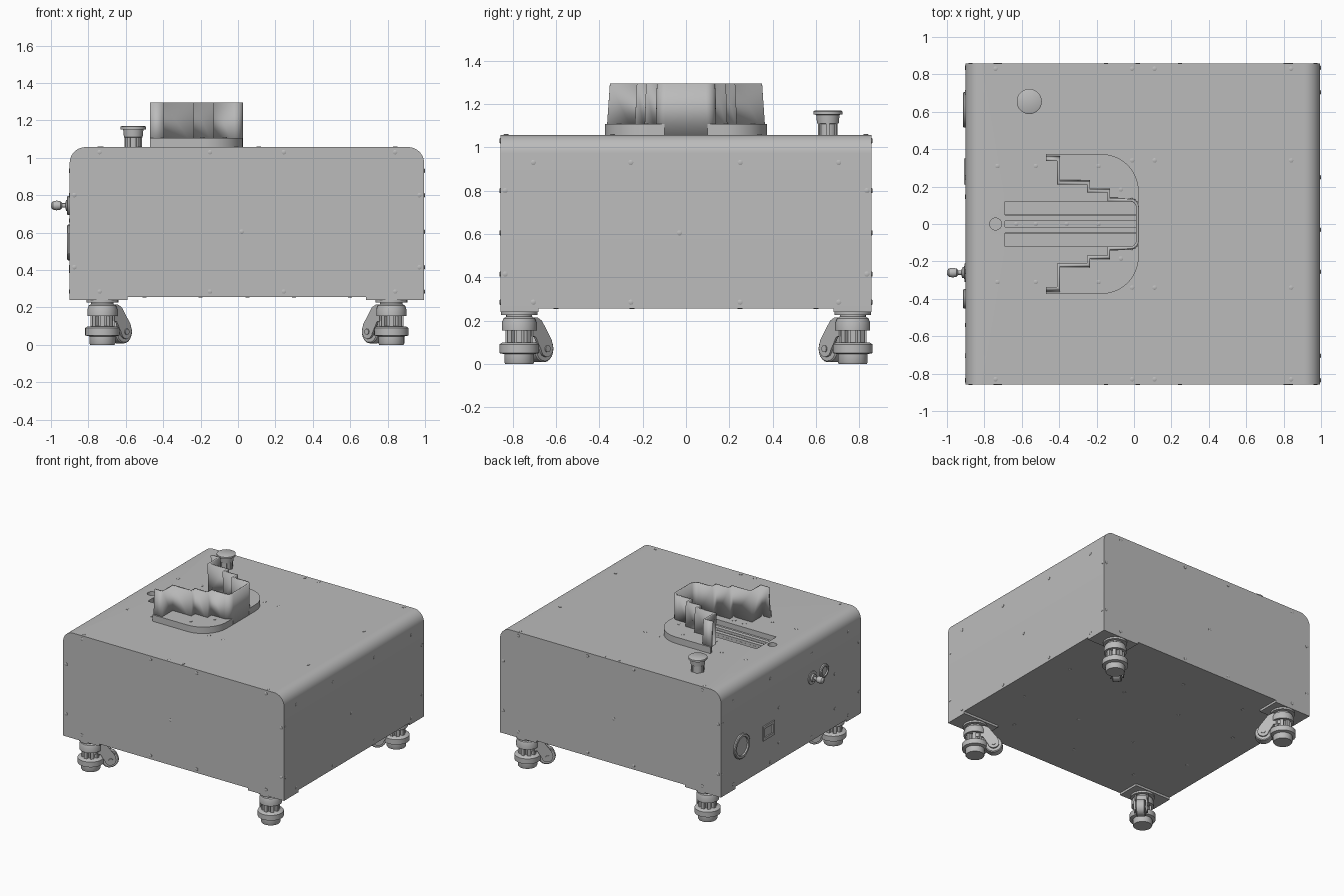
import bpy
import bmesh
from math import sin, cos, pi, radians
from mathutils import Matrix, Vector

if "Cube" in bpy.data.objects:
    bpy.data.objects.remove(bpy.data.objects["Cube"])

grey = bpy.data.materials.new("painted grey metal")
grey.use_nodes = True
grey.diffuse_color = (0.5, 0.5, 0.5, 1)
grey.node_tree.nodes["Principled BSDF"].inputs["Base Color"].default_value = (0.5, 0.5, 0.5, 1)

CX = 0.0475                 # centre of the cabinet in x
LEFT, RIGHT = -0.9, 0.995   # cabinet sides
DEPTH, BASE, TOP = 0.857, 0.257, 1.057


def finish(name, bm, smooth=True):
    bmesh.ops.recalc_face_normals(bm, faces=bm.faces)
    mesh = bpy.data.meshes.new(name)
    bm.to_mesh(mesh)
    bm.free()
    obj = bpy.data.objects.new(name, mesh)
    bpy.context.collection.objects.link(obj)
    mesh.materials.append(grey)
    if smooth:
        bpy.ops.object.select_all(action='DESELECT')
        obj.select_set(True)
        bpy.context.view_layer.objects.active = obj
        bpy.ops.object.shade_smooth_by_angle(angle=radians(30))
    return obj


def add_box(bm, lo, hi, turn=Matrix()):
    lo, hi = Vector(lo), Vector(hi)
    place = Matrix.Translation((lo + hi) / 2) @ Matrix.Diagonal((*(hi - lo), 1))
    bmesh.ops.create_cube(bm, size=1, matrix=turn @ place)


def add_lathe(bm, profile, place=Matrix(), sides=32):
    """Spin (radius, height) pairs about z and cap both ends."""
    rings = [[bm.verts.new(place @ Vector((r * cos(2 * pi * i / sides), r * sin(2 * pi * i / sides), h)))
              for i in range(sides)] for r, h in profile]
    for a, b in zip(rings, rings[1:]):
        for i in range(sides):
            j = (i + 1) % sides
            bm.faces.new((a[i], a[j], b[j], b[i]))
    bm.faces.new(rings[0][::-1])
    bm.faces.new(rings[-1])


def add_prism(bm, points, shift):
    face = bm.faces.new([bm.verts.new(p) for p in points])
    new = bmesh.ops.extrude_face_region(bm, geom=[face])["geom"]
    bmesh.ops.translate(bm, verts=[g for g in new if isinstance(g, bmesh.types.BMVert)], vec=shift)


def arc(cx, cy, r, start, end, steps=10):
    return [(cx + r * cos(radians(start + (end - start) * i / steps)),
             cy + r * sin(radians(start + (end - start) * i / steps))) for i in range(steps + 1)]


def facing(point, direction):
    """Matrix that turns local z to the given direction at the point."""
    return Matrix.Translation(point) @ Vector(direction).to_track_quat('Z', 'Y').to_matrix().to_4x4()


# Cabinet with rounded top edges along its depth
R = 0.085
outline = [(LEFT, BASE), (RIGHT, BASE)] + arc(RIGHT - R, TOP - R, R, 0, 90) + arc(LEFT + R, TOP - R, R, 90, 180)
bm = bmesh.new()
add_prism(bm, [(x, -DEPTH, z) for x, z in outline], (0, 2 * DEPTH, 0))
cabinet = finish("cabinet", bm)

# Recessed channel and round socket in the lid
bm = bmesh.new()
add_box(bm, (-0.69, -0.12, TOP - 0.04), (0.012, 0.12, TOP + 0.1))
add_lathe(bm, [(0.032, TOP - 0.04), (0.032, TOP + 0.1)], Matrix.Translation((-0.74, 0, 0)))
cutter = finish("channel_cutter", bm, False)
cutter.hide_render = True
cut = cabinet.modifiers.new("channel", 'BOOLEAN')
cut.operation, cut.solver, cut.object = 'DIFFERENCE', 'EXACT', cutter
bpy.ops.object.select_all(action='DESELECT')
cabinet.select_set(True)
bpy.context.view_layer.objects.active = cabinet
bpy.ops.object.modifier_apply(modifier=cut.name)
bpy.data.objects.remove(cutter)

# Guide rail in the channel
bm = bmesh.new()
add_box(bm, (-0.69, -0.05, TOP - 0.04), (0.01, 0.05, TOP - 0.024))
for s in (-1, 1):
    add_box(bm, (-0.69, s * 0.033 - 0.016, TOP - 0.024), (0.01, s * 0.033 + 0.016, TOP - 0.006))
finish("guide_rail", bm)

# Docking cradle: rounded base flange with stepped, tapering walls
half = [(-0.47, 0.36), (-0.403, 0.36), (-0.403, 0.23), (-0.243, 0.23), (-0.243, 0.185),
        (-0.135, 0.185), (-0.135, 0.135)] + arc(-0.02, 0.095, 0.038, 90, 0, 6)
path = half + [(x, -y) for x, y in reversed(half)]
rim = [(-0.47, 0.374)] + arc(-0.175, 0.174, 0.2, 90, 0, 14)
rim += [(x, -y) for x, y in reversed(rim)]
bm = bmesh.new()
add_prism(bm, [(x, y, TOP) for x, y in rim + path[::-1]], (0, 0, 0.05))
finish("cradle_flange", bm)

bm = bmesh.new()
low = [bm.verts.new((x, y, TOP)) for x, y in path]
high = [bm.verts.new((x, y * 0.955, 1.295)) for x, y in path]
for i in range(len(path) - 1):
    bm.faces.new((low[i], low[i + 1], high[i + 1], high[i]))
wall = finish("cradle_wall", bm)
thick = wall.modifiers.new("thickness", 'SOLIDIFY')
thick.thickness, thick.offset, thick.use_even_offset = 0.015, 0, True

# Push button on the lid
bm = bmesh.new()
add_lathe(bm, [(0.042, TOP), (0.042, 1.108), (0.05, 1.11), (0.054, 1.15), (0.067, 1.152),
               (0.067, 1.166), (0.06, 1.17)], Matrix.Translation((-0.56, 0.655, 0)))
for i in range(6):
    turn = Matrix.Translation((-0.56, 0.655, 0)) @ Matrix.Rotation(i * pi / 3, 4, 'Z')
    add_box(bm, (0.038, -0.008, TOP), (0.048, 0.008, 1.11), turn)
finish("push_button", bm)

# Panel screws on every side
screws = []
for s in (-1, 1):
    screws += [((x, s * 0.83, TOP), (0, 0, 1)) for x in (-0.74, -0.01, 0.11, 0.84)]
    screws += [((x, s * 0.34, TOP), (0, 0, 1)) for x in (-0.01, 0.11, 0.84)]
    screws += [((x, s * 0.31, TOP), (0, 0, 1)) for x in (-0.73, -0.525)]
    screws += [((x, s * y, TOP + 0.05), (0, 0, 1)) for x, y in ((-0.19, 0.31), (-0.07, 0.185))]
    screws += [((x, s * 0.6, BASE), (0, 0, -1)) for x in (-0.5, 0.05, 0.6)]
    screws += [((x, s * 0.25, BASE), (0, 0, -1)) for x in (-0.7, -0.2, 0.3, 0.8)]
    # front and back
    screws += [((x, s * DEPTH, z), (0, s, 0)) for x in (-0.74, -0.15, 0.245, 0.84) for z in (0.285, 1.03)]
    screws += [((x, s * DEPTH, z), (0, s, 0)) for x in (-0.875, 0.97) for z in (0.415, 0.8)]
    screws.append(((0.02, s * DEPTH, 0.605), (0, s, 0)))
    # left and right
    side = RIGHT if s > 0 else LEFT
    screws += [((side, y, z), (s, 0, 0)) for y in (-0.705, -0.255, 0.25, 0.705) for z in (0.285, 0.93)]
    screws += [((side, y, z), (s, 0, 0)) for y in (-0.835, 0.835) for z in (0.415, 0.8)]
screws.append(((RIGHT, -0.03, 0.605), (1, 0, 0)))
screws += [((LEFT, y, z), (-1, 0, 0)) for y in (-0.54, 0.145) for z in (0.395, 0.665)]
screws += [((x, 0, TOP - 0.024), (0, 0, 1)) for x in (-0.63, -0.525, -0.36, -0.19)]
bm = bmesh.new()
for point, direction in screws:
    add_lathe(bm, [(0.012, -0.002), (0.012, 0.002), (0.008, 0.004)], facing(point, direction), 12)
for s in (-1, 1):
    for x in (-0.375, -0.285):
        add_lathe(bm, [(0.019, -0.002), (0.019, 0.002)], Matrix.Translation((x, s * 0.18, TOP)), 20)
finish("screws", bm)

# Connectors on the right side: large port, power inlet, round switch
bm = bmesh.new()
add_lathe(bm, [(0.095, 0), (0.095, 0.01), (0.088, 0.015), (0.072, 0.015), (0.07, 0.004)],
          facing((LEFT, 0.61, 0.547), (-1, 0, 0)))
finish("large_port", bm)
bm = bmesh.new()
for s in (-1, 1):
    add_box(bm, (LEFT - 0.01, 0.28 + s * 0.06 - 0.01, 0.49), (LEFT, 0.28 + s * 0.06 + 0.01, 0.59))
    add_box(bm, (LEFT - 0.01, 0.21, 0.54 + s * 0.045 - 0.01), (LEFT, 0.35, 0.54 + s * 0.045 + 0.01))
finish("power_inlet", bm)
bm = bmesh.new()
add_lathe(bm, [(0.052, 0), (0.052, 0.01), (0.045, 0.015), (0.035, 0.015), (0.033, 0.005)],
          facing((LEFT, -0.4, 0.745), (-1, 0, 0)))
finish("round_switch", bm)

# Key lock with its key
bm = bmesh.new()
add_lathe(bm, [(0.05, 0), (0.05, 0.006), (0.03, 0.008), (0.028, 0.02), (0.012, 0.022), (0.012, 0.04),
               (0.022, 0.048), (0.026, 0.07), (0.022, 0.09), (0.01, 0.1)],
          facing((LEFT, -0.26, 0.745), (-1, 0, 0)), 24)
finish("key_lock", bm)

# Levelling casters, one in each corner, wheels turned to the middle
for sx, xname in ((-1, "right"), (1, "left")):
    for sy, yname in ((-1, "front"), (1, "back")):
        x, y = CX + sx * 0.7725, sy * 0.77
        bm = bmesh.new()
        x_in, x_out = CX + sx * 0.637, CX + sx * 0.9475
        add_box(bm, (min(x_in, x_out), min(sy * 0.68, sy * DEPTH), 0.24),
                (max(x_in, x_out), max(sy * 0.68, sy * DEPTH), BASE))
        finish(f"mount_plate_{yname}_{xname}", bm)

        # Swivel head, core and screw-down foot
        at = Matrix.Translation((x, y, 0))
        turn = at @ Matrix.Rotation(pi * (sx > 0), 4, 'Z') @ Matrix.Rotation(
            radians(45) * -sy * (1 if sx < 0 else -1), 4, 'Z')
        bm = bmesh.new()
        add_lathe(bm, [(0.085, 0.24), (0.085, 0.226), (0.06, 0.226), (0.06, 0.218), (0.073, 0.21),
                       (0.08, 0.19), (0.08, 0.155), (0.045, 0.155), (0.045, 0.09)], at)
        for i in range(8):
            spin = at @ Matrix.Rotation(i * pi / 4, 4, 'Z')
            add_box(bm, (0.04, -0.012, 0.085), (0.064, 0.012, 0.16), spin)
        add_lathe(bm, [(0.065, 0), (0.069, 0.008), (0.069, 0.045), (0.092, 0.05), (0.092, 0.09),
                       (0.08, 0.098), (0.05, 0.1)], at)
        # Fork arms
        for s in (-1, 1):
            arm = [(-0.01, 0.215), (-0.01, 0.13), (0.06, 0.125)] + arc(0.135, 0.072, 0.04, 190, 360, 8)
            arm += [(0.165, 0.11), (0.1, 0.2), (0.07, 0.215)]
            add_prism(bm, [turn @ Vector((u, s * 0.036, z)) for u, z in arm],
                      turn.to_3x3() @ Vector((0, s * 0.012, 0)))
        finish(f"caster_{yname}_{xname}", bm)

        # Wheel and axle
        bm = bmesh.new()
        axle = turn @ Matrix.Translation((0.135, 0, 0.07)) @ Matrix.Rotation(pi / 2, 4, 'X')
        add_lathe(bm, [(0.056, -0.032), (0.062, -0.026), (0.062, 0.026), (0.056, 0.032)], axle)
        add_lathe(bm, [(0.016, -0.054), (0.016, 0.054)], axle, 16)
        finish(f"wheel_{yname}_{xname}", bm)
